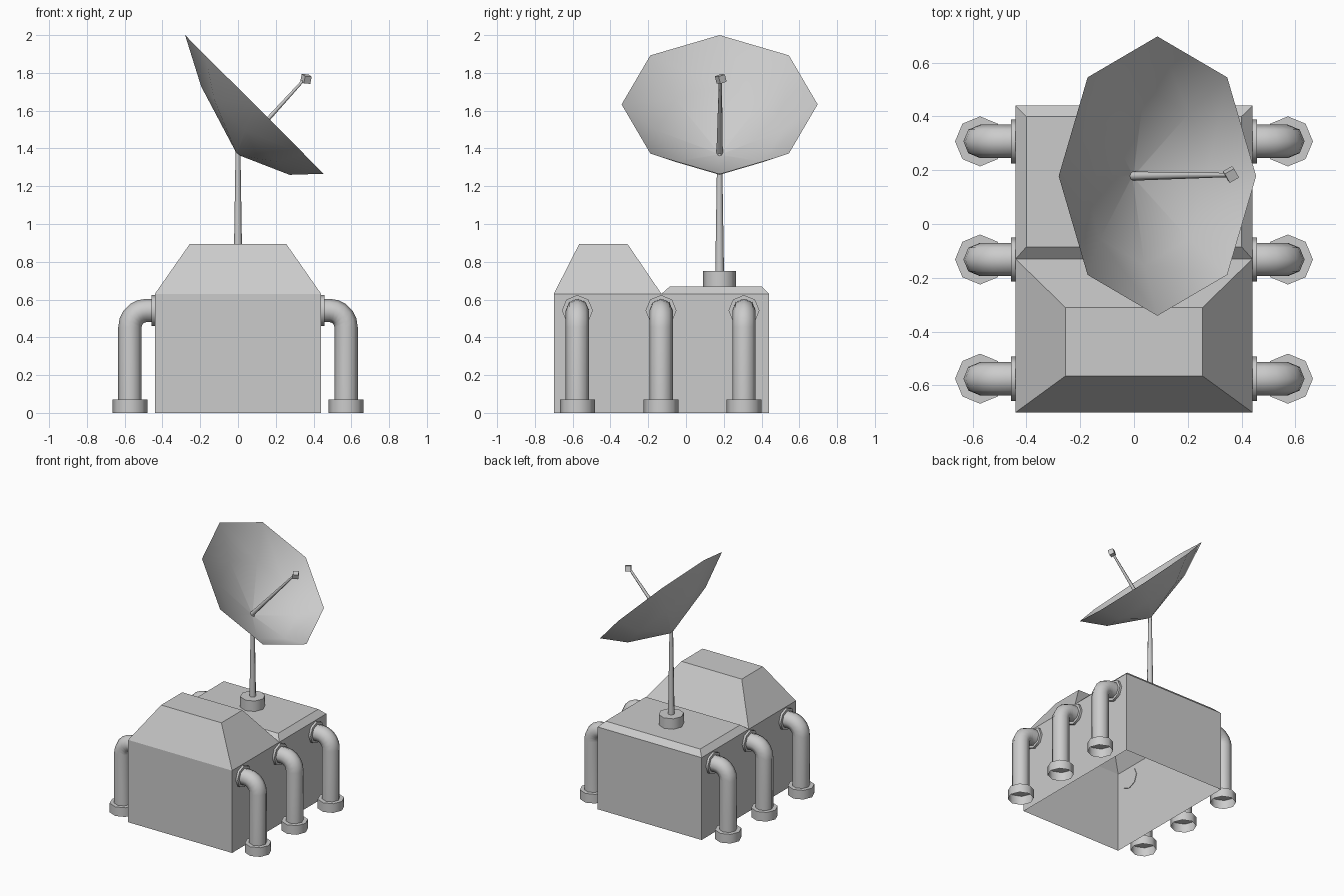
import bpy
import math
from mathutils import Vector

cube = bpy.data.objects.get("Cube")
if cube:
    bpy.data.objects.remove(cube, do_unlink=True)

grey = bpy.data.materials.new("light_grey")
grey.use_nodes = True
grey.diffuse_color = (0.6, 0.6, 0.6, 1)
grey.node_tree.nodes["Principled BSDF"].inputs["Base Color"].default_value = (0.6, 0.6, 0.6, 1)

X, Y, Z = Vector((1, 0, 0)), Vector((0, 1, 0)), Vector((0, 0, 1))


def ring(center, axis, u, radius, sides=8):
    """Polygon around an axis, with its first corner toward u."""
    axis, u = axis.normalized(), u.normalized()
    v = axis.cross(u)
    steps = [math.tau * i / sides for i in range(sides)]
    return [Vector(center) + radius * (math.cos(a) * u + math.sin(a) * v) for a in steps]


def rect(half_x, y0, y1, z):
    return [Vector(p) for p in ((-half_x, y0, z), (half_x, y0, z), (half_x, y1, z), (-half_x, y1, z))]


def loft(name, rings, start_cap=False, end_cap=False, smooth=None, mirror=False):
    """Skin a list of rings; smooth is the largest angle shaded smooth."""
    n = len(rings[0])
    verts = [p for r in rings for p in r]
    faces = []
    for k in range(len(rings) - 1):
        a, b = k * n, (k + 1) * n
        for i in range(n):
            j = (i + 1) % n
            faces.append((a + i, a + j, b + j, b + i))
    if start_cap:
        faces.append(tuple(reversed(range(n))))
    if end_cap:
        faces.append(tuple(range(len(verts) - n, len(verts))))
    mesh = bpy.data.meshes.new(name)
    mesh.from_pydata(verts, [], faces)
    mesh.materials.append(grey)
    if smooth:
        mesh.shade_smooth()
        mesh.set_sharp_from_angle(angle=math.radians(smooth))
    obj = bpy.data.objects.new(name, mesh)
    bpy.context.collection.objects.link(obj)
    if mirror:
        obj.modifiers.new("mirror", 'MIRROR').use_axis[0] = True
    return obj


# Building: open-bottomed walls and two hipped roofs
W, FRONT, SPLIT, BACK, EAVE = 0.44, -0.70, -0.13, 0.44, 0.63
loft("building_walls", [rect(W, FRONT, BACK, 0), rect(W, FRONT, BACK, EAVE)])
loft("front_roof", [rect(W, FRONT, SPLIT, EAVE), rect(0.255, -0.565, -0.31, 0.895)], end_cap=True)
loft("rear_roof", [rect(W, SPLIT, BACK, EAVE), rect(0.4, -0.085, 0.4, 0.67)], end_cap=True)

# Side pipes: foot, elbow tube and wall flange, mirrored to both sides
PIPE_X, BEND, PIPE_R = 0.572, 0.087, 0.062
bend_x, bend_z = PIPE_X - BEND, 0.455
for label, y in (("front", -0.575), ("middle", -0.132), ("rear", 0.307)):
    loft(label + "_pipe_foot",
         [ring((PIPE_X, y, z), Z, X, 0.093) for z in (0, 0.07)],
         end_cap=True, smooth=60, mirror=True)
    tube = [ring((PIPE_X, y, 0.07), Z, X, PIPE_R)]
    for i in range(6):
        a = math.radians(90 * i / 5)
        out = Vector((math.cos(a), 0, math.sin(a)))
        along = Vector((-math.sin(a), 0, math.cos(a)))
        tube.append(ring(Vector((bend_x, y, bend_z)) + BEND * out, along, out, PIPE_R))
    tube.append(ring((0.45, y, bend_z + BEND), -X, Z, PIPE_R))
    loft(label + "_pipe", tube, smooth=75, mirror=True)
    loft(label + "_pipe_flange",
         [ring((x, y, bend_z + BEND), -X, Z, 0.082) for x in (0.457, 0.436)],
         start_cap=True, end_cap=True, smooth=60, mirror=True)

# Mast
MAST_Y = 0.178
loft("mast_base", [ring((0, MAST_Y, z), Z, X, 0.088) for z in (0.67, 0.75)],
     end_cap=True, smooth=60)
loft("mast", [ring((0, MAST_Y, 0.75), Z, X, 0.023), ring((0, MAST_Y, 1.385), Z, X, 0.013)],
     smooth=60)

# Dish: thin offset bowl tilted toward +x
aim = Vector((1, 0, 1)).normalized()
rim_up = Vector((-1, 0, 1)).normalized()
rim_center = Vector((0.087, MAST_Y, 1.633))
bowl = [ring(rim_center - depth * aim - shift * rim_up, aim, rim_up, radius)
        for depth, shift, radius in ((0.25, 0.122, 0.006), (0.132, 0.064, 0.331), (0, 0, 0.519))]
loft("dish", bowl, start_cap=True, smooth=80)

# Receiver arm and its small box
arm_start, arm_end = Vector((-0.005, MAST_Y, 1.375)), Vector((0.35, MAST_Y + 0.004, 1.765))
loft("receiver_arm", [ring(arm_start, aim, Y, 0.017, 6), ring(arm_end, aim, Y, 0.008, 6)], smooth=70)
box_axis = Vector((0.2, -0.25, 1)).normalized()
box_side = box_axis.cross(Vector((0.25, 1, 0))).normalized()
box_mid = Vector((0.36, MAST_Y + 0.006, 1.768))
loft("receiver_box", [ring(box_mid + s * box_axis, box_axis, box_side, 0.028, 4) for s in (-0.02, 0.02)],
     start_cap=True, end_cap=True)
